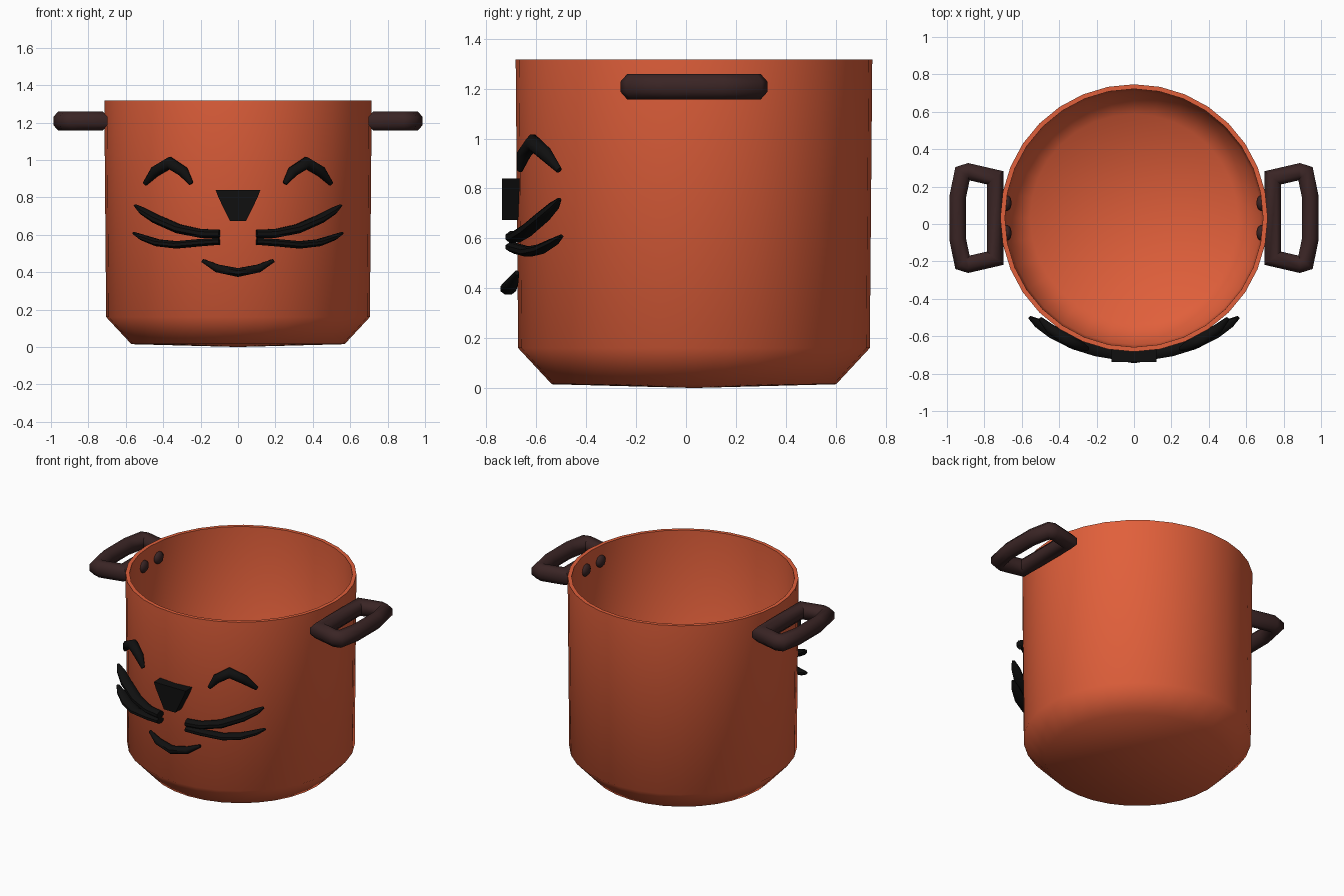
import bpy, bmesh, math
from mathutils import Vector

if "Cube" in bpy.data.objects:
    bpy.data.objects.remove(bpy.data.objects["Cube"])

CY = 0.032  # pot axis in y


def material(name, rgb):
    m = bpy.data.materials.new(name)
    m.diffuse_color = (*rgb, 1)
    m.use_nodes = True
    m.node_tree.nodes["Principled BSDF"].inputs["Base Color"].default_value = m.diffuse_color
    return m


ORANGE = material("orange_enamel", (0.75, 0.115, 0.043))
BROWN = material("dark_brown", (0.042, 0.018, 0.018))
BLACK = material("black", (0.005, 0.005, 0.005))


def finish(bm, name, mat, angle=50):
    bmesh.ops.recalc_face_normals(bm, faces=bm.faces)
    me = bpy.data.meshes.new(name)
    bm.to_mesh(me)
    bm.free()
    me.materials.append(mat)
    ob = bpy.data.objects.new(name, me)
    bpy.context.collection.objects.link(ob)
    bpy.ops.object.select_all(action='DESELECT')
    ob.select_set(True)
    bpy.context.view_layer.objects.active = ob
    bpy.ops.object.shade_smooth_by_angle(angle=math.radians(angle))
    return ob


def bridge(bm, a, b):
    n = len(a)
    for i in range(n):
        bm.faces.new((a[i], a[(i + 1) % n], b[(i + 1) % n], b[i]))


def lathe(name, profile, mat, seg=32):
    """Revolve a profile whose two ends lie on the axis."""
    bm = bmesh.new()
    rings = []
    for r, z in profile[1:-1]:
        rings.append([bm.verts.new((r * math.cos(2 * math.pi * i / seg),
                                    CY + r * math.sin(2 * math.pi * i / seg), z))
                      for i in range(seg)])
    for a, b in zip(rings, rings[1:]):
        bridge(bm, a, b)
    for ring, z in ((rings[0], profile[0][1]), (rings[-1], profile[-1][1])):
        c = bm.verts.new((0, CY, z))
        for i in range(seg):
            bm.faces.new((c, ring[i], ring[(i + 1) % seg]))
    return finish(bm, name, mat, 60)


def sweep(name, pts, widths, depth, normal, mat, closed=False, seg=8):
    """Sweep an oval along a path; normal(p) gives the depth direction."""
    bm = bmesh.new()
    rings, n = [], len(pts)
    for i, p in enumerate(pts):
        prev = pts[i - 1] if (i > 0 or closed) else p
        nxt = pts[(i + 1) % n] if (i < n - 1 or closed) else p
        d0, d1 = (p - prev).normalized(), (nxt - p).normalized()
        t = (d0 + d1).normalized()
        nrm = normal(p)
        side = nrm.cross(t).normalized()
        mitre = 1 / max(0.6, t.dot(d1 if d1.length else d0))
        w, d = widths[i], depth[i]
        rings.append([bm.verts.new(p + side * w * mitre * math.cos(a) + nrm * d * math.sin(a))
                      for a in (2 * math.pi * (k + 0.5) / seg for k in range(seg))])
    for a, b in zip(rings, rings[1:]):
        bridge(bm, a, b)
    if closed:
        bridge(bm, rings[-1], rings[0])
    else:
        bm.faces.new(rings[0])
        bm.faces.new(rings[-1])
    return finish(bm, name, mat)


# Pot body: outside, rim, inside
lathe("pot_body", [(0, 0), (0.57, 0.015), (0.705, 0.16), (0.715, 1.318),
                   (0.69, 1.318), (0.677, 0.175), (0.555, 0.045), (0, 0.035)], ORANGE)

# Handles and rivets
half = [(0.742, 0.215), (0.885, 0.248), (0.917, 0.238), (0.943, 0.11)]
for s, label in ((1, "right"), (-1, "left")):
    loop = half + [(x, -y) for x, y in reversed(half)]
    path = [Vector((s * x, CY + y, 1.208)) for x, y in loop]
    sweep(label + "_handle", path, [0.048] * len(path), [0.056] * len(path),
          lambda p: Vector((0, 0, 1)), BROWN, closed=True)
    for k, y in enumerate((0.08, -0.08)):
        bm = bmesh.new()
        bmesh.ops.create_uvsphere(bm, u_segments=12, v_segments=8, radius=1)
        bmesh.ops.scale(bm, vec=(0.026, 0.043, 0.04), verts=bm.verts)
        bmesh.ops.translate(bm, vec=(s * 0.68, CY + y, 1.215), verts=bm.verts)
        finish(bm, f"{label}_rivet_{k + 1}", BROWN)


def outward(p):
    return Vector((p.x, p.y - CY, 0)).normalized()


def on_front(x, z, r):
    return Vector((x, CY - math.sqrt(r * r - x * x), z))


def stroke(name, pts, widths, depth):
    sweep(name, [on_front(*p) for p in pts], widths, depth, outward, BLACK)


# Closed eyes and whiskers, mirrored
eye = [(0.25, 0.873, .742), (0.292, 0.937, .742), (0.365, 0.984, .742),
       (0.445, 0.937, .742), (0.498, 0.873, .735)]
upper = [(0.10, 0.605, .735), (0.20, 0.607, .738), (0.32, 0.632, .742),
         (0.44, 0.685, .75), (0.51, 0.727, .76), (0.55, 0.757, .77)]
lower = [(0.10, 0.565, .735), (0.20, 0.558, .738), (0.33, 0.546, .742),
         (0.43, 0.557, .75), (0.51, 0.585, .76), (0.558, 0.609, .77)]
for s, label in ((1, "right"), (-1, "left")):
    def flip(pts):
        return [(s * x, z, r) for x, z, r in pts]
    stroke(label + "_eye", flip(eye), [.013, .029, .03, .029, .013],
           [.012, .028, .034, .028, .012])
    stroke(label + "_upper_whisker", flip(upper), [.025, .025, .026, .025, .02, .007],
           [.03, .032, .036, .036, .028, .01])
    stroke(label + "_lower_whisker", flip(lower), [.02, .021, .021, .02, .016, .007],
           [.03, .032, .036, .036, .028, .01])

# Mouth
mouth = [(-0.19, 0.462, .735), (-0.11, 0.42, .74), (0, 0.398, .745),
         (0.11, 0.42, .74), (0.19, 0.462, .735)]
stroke("mouth", mouth, [.01, .023, .025, .023, .01], [.01, .028, .034, .028, .01])

# Nose: tapered block
bm = bmesh.new()
outline = [(-0.12, 0.84), (0.12, 0.84), (0.105, 0.80), (0.043, 0.673),
           (-0.043, 0.673), (-0.105, 0.80)]
front = [bm.verts.new((x, -0.738, z)) for x, z in outline]
back = [bm.verts.new((x, -0.665, z)) for x, z in outline]
bm.faces.new(front)
bm.faces.new(back)
bridge(bm, front, back)
finish(bm, "nose", BLACK, 30)
